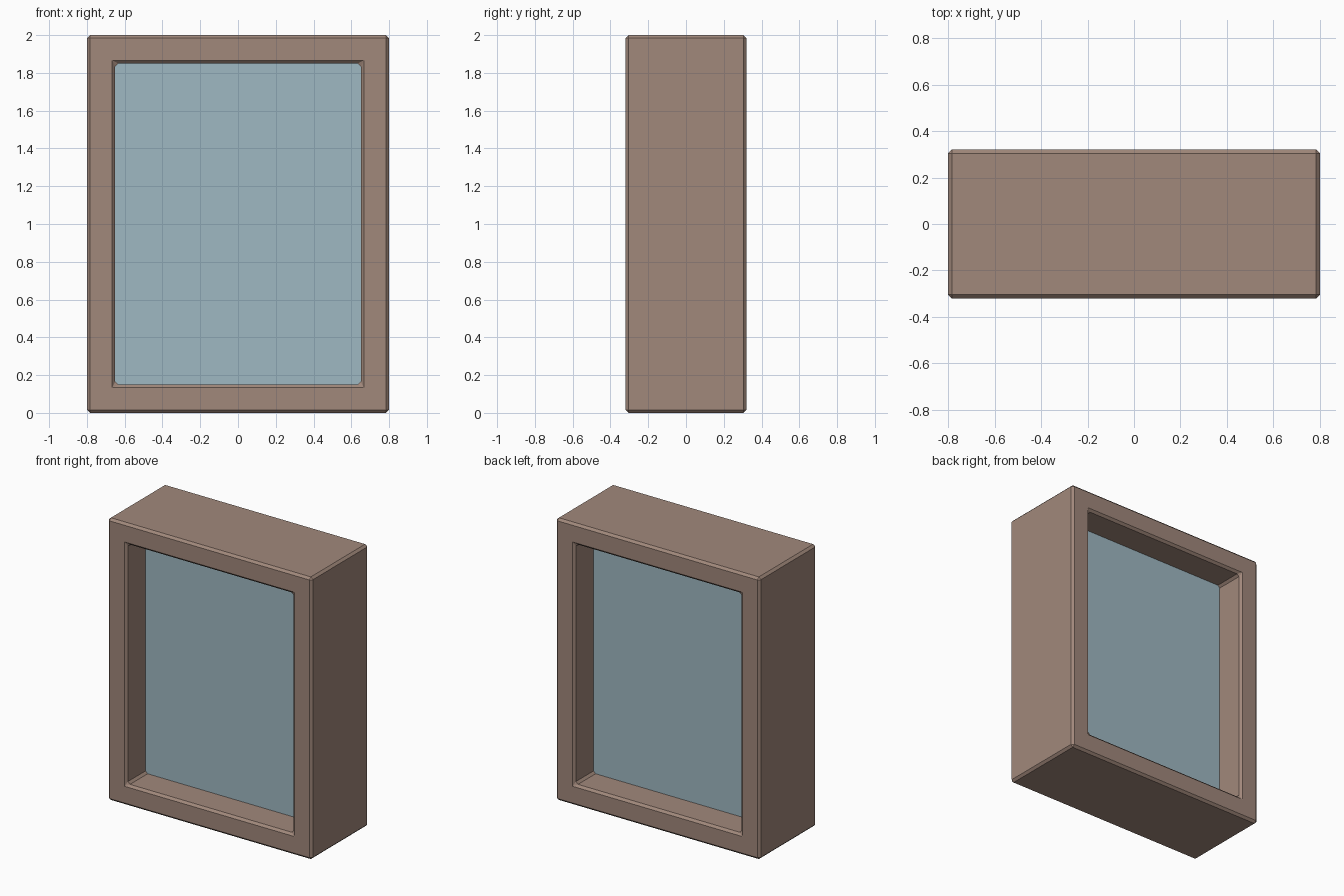
import bpy, bmesh

if "Cube" in bpy.data.objects:
    bpy.data.objects.remove(bpy.data.objects["Cube"])

W, H, D = 0.8, 2.0, 0.32      # half width, height, half depth
RIM = 0.15                    # border width
PANE = 0.107                  # half thickness of the pane
BEVEL = 0.016


def material(name, rgb):
    m = bpy.data.materials.new(name)
    m.diffuse_color = (*rgb, 1.0)
    m.use_nodes = True
    m.node_tree.nodes["Principled BSDF"].inputs["Base Color"].default_value = m.diffuse_color
    return m


def make_object(name, bm, mat):
    bmesh.ops.recalc_face_normals(bm, faces=bm.faces)
    mesh = bpy.data.meshes.new(name)
    bm.to_mesh(mesh)
    bm.free()
    mesh.materials.append(mat)
    ob = bpy.data.objects.new(name, mesh)
    bpy.context.collection.objects.link(ob)
    return ob


def rectangle(bm, inset, y):
    x, z0, z1 = W - inset, inset, H - inset
    return [bm.verts.new((px, y, pz)) for px, pz in ((-x, z0), (x, z0), (x, z1), (-x, z1))]


brown = material("warm brown", (0.356, 0.246, 0.198))
blue = material("pale blue glass", (0.347, 0.479, 0.539))

# Deep rectangular frame, every edge chamfered
bm = bmesh.new()
loops = [rectangle(bm, 0, -D), rectangle(bm, 0, D), rectangle(bm, RIM, D), rectangle(bm, RIM, -D)]
for k in range(4):
    a, b = loops[k], loops[(k + 1) % 4]
    for i in range(4):
        j = (i + 1) % 4
        bm.faces.new((a[i], a[j], b[j], b[i]))
bmesh.ops.recalc_face_normals(bm, faces=bm.faces)
sharp = [e for e in bm.edges if e.calc_face_angle(0) > 0.5]
bmesh.ops.bevel(bm, geom=sharp, offset=BEVEL, segments=1, profile=0.5, affect='EDGES')
make_object("window_frame", bm, brown)

# Thick pane set midway through the opening, tucked just into the frame
bm = bmesh.new()
bmesh.ops.create_cube(bm, size=1.0)
bmesh.ops.scale(bm, vec=(2 * (W - RIM) + 0.004, 2 * PANE, H - 2 * RIM + 0.004), verts=bm.verts)
bmesh.ops.translate(bm, vec=(0, 0, H / 2), verts=bm.verts)
make_object("window_pane", bm, blue)
